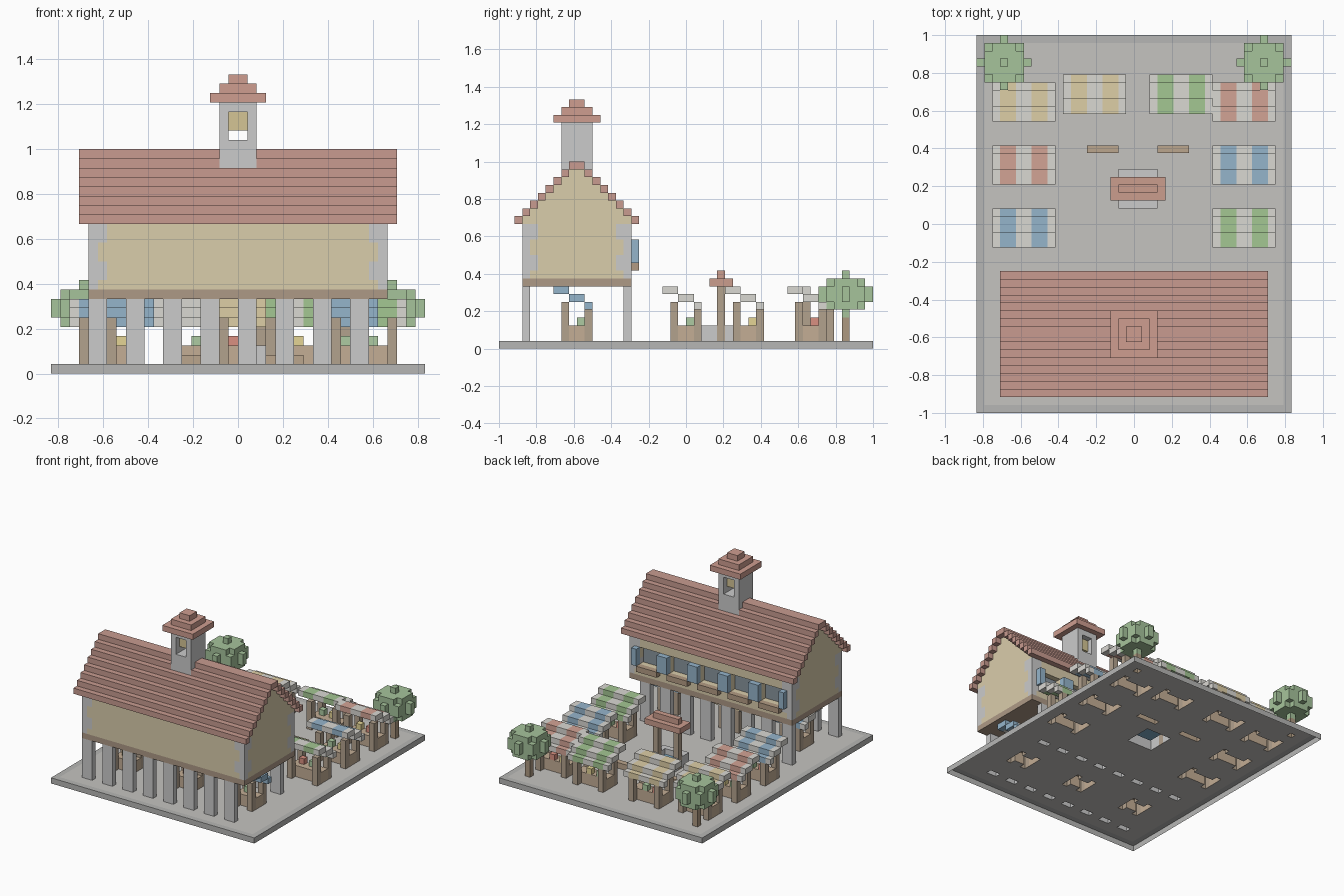
import bpy, bmesh

if "Cube" in bpy.data.objects:
    bpy.data.objects.remove(bpy.data.objects["Cube"])

U = 1 / 24          # block size
cells = {}          # (x, y, z) -> part name

COLORS = {
    "plaza_paving": (.56, .55, .53), "plaza_border": (.47, .47, .46),
    "arcade_columns": (.60, .60, .58), "corner_quoins": (.60, .61, .61),
    "floor_beam": (.42, .32, .24), "hall_walls": (.70, .61, .41),
    "hall_roof": (.58, .33, .28), "window_panes": (.25, .30, .34),
    "shutters": (.30, .46, .60), "window_sills": (.45, .33, .23),
    "bell_turret": (.60, .60, .58), "turret_roof": (.62, .34, .28),
    "bell": (.66, .56, .30), "stall_posts": (.45, .36, .27),
    "stall_counters": (.55, .42, .30), "awning_white": (.70, .69, .65),
    "awning_blue": (.30, .46, .60), "awning_red": (.65, .37, .30),
    "awning_green": (.37, .57, .29), "awning_yellow": (.73, .62, .38),
    "goods_red": (.70, .28, .22), "goods_green": (.42, .60, .36),
    "goods_yellow": (.78, .66, .30), "well_basin": (.60, .60, .59),
    "well_water": (.22, .42, .58), "well_posts": (.45, .36, .27),
    "well_roof": (.60, .34, .27), "benches": (.50, .38, .27),
    "tree_trunks": (.42, .32, .22), "tree_leaves": (.38, .55, .33),
}


def box(part, x0, x1, y0, y1, z0, z1):
    """Fill a block range with a part (None carves it away)."""
    for x in range(x0, x1):
        for y in range(y0, y1):
            for z in range(z0, z1):
                if part:
                    cells[x, y, z] = part
                else:
                    cells.pop((x, y, z), None)


def stall(x, y, width, color, n):
    """Market stall with counter, four posts, goods and a stepped striped awning."""
    box("stall_counters", x + 1, x + width - 1, y + 2, y + 4, 1, 3)
    for px in (x + 1, x + width - 2):
        for py in (y + 1, y + 4):
            box("stall_posts", px, px + 1, py, py + 1, 1, 6)
    kinds = ("goods_red", "goods_green", "goods_yellow")
    for k, gx in enumerate(range(x + 2, x + width - 2, 2)):
        box(kinds[(k + n) % 3], gx, gx + 1, y + 3, y + 4, 3, 4)
    for i in range(width):
        part = "awning_" + (color if (i + 1) // 2 % 2 else "white")
        for a, b, z in ((0, 2, 7), (2, 4, 6), (4, 5, 5)):
            box(part, x + i, x + i + 1, y + a, y + b, z, z + 1)


def tree(cx, cy):
    box("tree_trunks", cx, cx + 1, cy, cy + 1, 1, 5)
    for dx in range(-3, 4):
        for dy in range(-3, 4):
            for z in range(4, 10):
                if dx * dx + dy * dy + 1.5 * (z - 6.5) ** 2 <= 9.5:
                    cells[cx + dx, cy + dy, z] = "tree_leaves"


# Plaza
box("plaza_border", -20, 20, -24, 24, 0, 1)
box("plaza_paving", -19, 19, -23, 23, 0, 1)

# Hall on its arcade
for x in range(-16, 16, 4):
    for y in (-21, -8):
        box("arcade_columns", x, x + 2, y, y + 1, 1, 8)
box("floor_beam", -16, 16, -21, -7, 8, 9)
box("hall_walls", -16, 16, -21, -7, 9, 16)
for z in range(9, 16):
    w = 2 if z // 2 % 2 else 1
    for xa in (-16, 16 - w):
        for ya in (-21, -7 - w):
            box("corner_quoins", xa, xa + w, ya, ya + w, z, z + 1)

# Stepped roof with gables
for i in range(8):
    z = 16 + i
    box("hall_walls", -16, 16, -21 + i, -7 - i, z, z + 1)
    for y in (-22 + i, -7 - i):
        box("hall_roof", -17, 17, y, y + 1, z, z + 1)

# Courtyard windows with shutters
for x in range(-15, 15, 6):
    box(None, x + 1, x + 5, -8, -7, 11, 14)
    box("window_panes", x + 1, x + 5, -9, -8, 11, 14)
    box("window_sills", x + 1, x + 5, -7, -6, 10, 11)
    for sx in (x, x + 5):
        box("shutters", sx, sx + 1, -7, -6, 11, 14)

# Bell turret
box("bell_turret", -2, 2, -16, -12, 22, 29)
box(None, -1, 1, -16, -12, 25, 28)
box("bell", -1, 1, -15, -13, 26, 28)
for i in range(3):
    box("turret_roof", i - 3, 3 - i, i - 17, -11 - i, 29 + i, 30 + i)

# Stalls: side rows, back row, and under the arcade
STALLS = [(-18, -3, 8, "blue"), (-18, 5, 8, "red"), (-18, 13, 8, "yellow"),
          (10, -3, 8, "green"), (10, 5, 8, "blue"), (10, 13, 8, "red"),
          (-9, 14, 8, "yellow"), (2, 14, 8, "green"),
          (-15, -17, 6, "blue"), (-3, -17, 6, "yellow"), (9, -17, 6, "blue")]
for n, s in enumerate(STALLS):
    stall(*s, n)

# Roofed well
box("well_basin", -2, 3, 2, 7, 1, 3)
box(None, -1, 2, 3, 6, 2, 3)
box("well_water", -1, 2, 3, 6, 1, 2)
for x in (-2, 2):
    box("well_posts", x, x + 1, 4, 5, 1, 8)
box("well_roof", -3, 4, 3, 6, 8, 9)
box("well_roof", -2, 3, 4, 5, 9, 10)

# Benches and trees
for x in (-6, 3):
    box("benches", x, x + 4, 9, 10, 1, 2)
for x in (-17, 16):
    tree(x, 20)

# Turn each part's exposed block faces into a mesh (open underneath)
for part, rgb in COLORS.items():
    bm = bmesh.new()
    verts = {}
    for c in [c for c, p in cells.items() if p == part]:
        for a in range(3):
            for s in (0, 1):
                n = list(c)
                n[a] += 2 * s - 1
                if tuple(n) in cells or n[2] < 0:
                    continue
                quad = []
                for du, dv in ((0, 0), (1, 0), (1, 1), (0, 1)):
                    p = list(c)
                    p[a] += s
                    p[(a + 1) % 3] += du
                    p[(a + 2) % 3] += dv
                    p = tuple(p)
                    if p not in verts:
                        verts[p] = bm.verts.new([k * U for k in p])
                    quad.append(verts[p])
                bm.faces.new(quad if s else quad[::-1])
    mesh = bpy.data.meshes.new(part)
    bm.to_mesh(mesh)
    bm.free()
    mat = bpy.data.materials.new(part)
    mat.diffuse_color = (*rgb, 1)
    mat.use_nodes = True
    mat.node_tree.nodes["Principled BSDF"].inputs["Base Color"].default_value = mat.diffuse_color
    mesh.materials.append(mat)
    bpy.context.collection.objects.link(bpy.data.objects.new(part, mesh))
